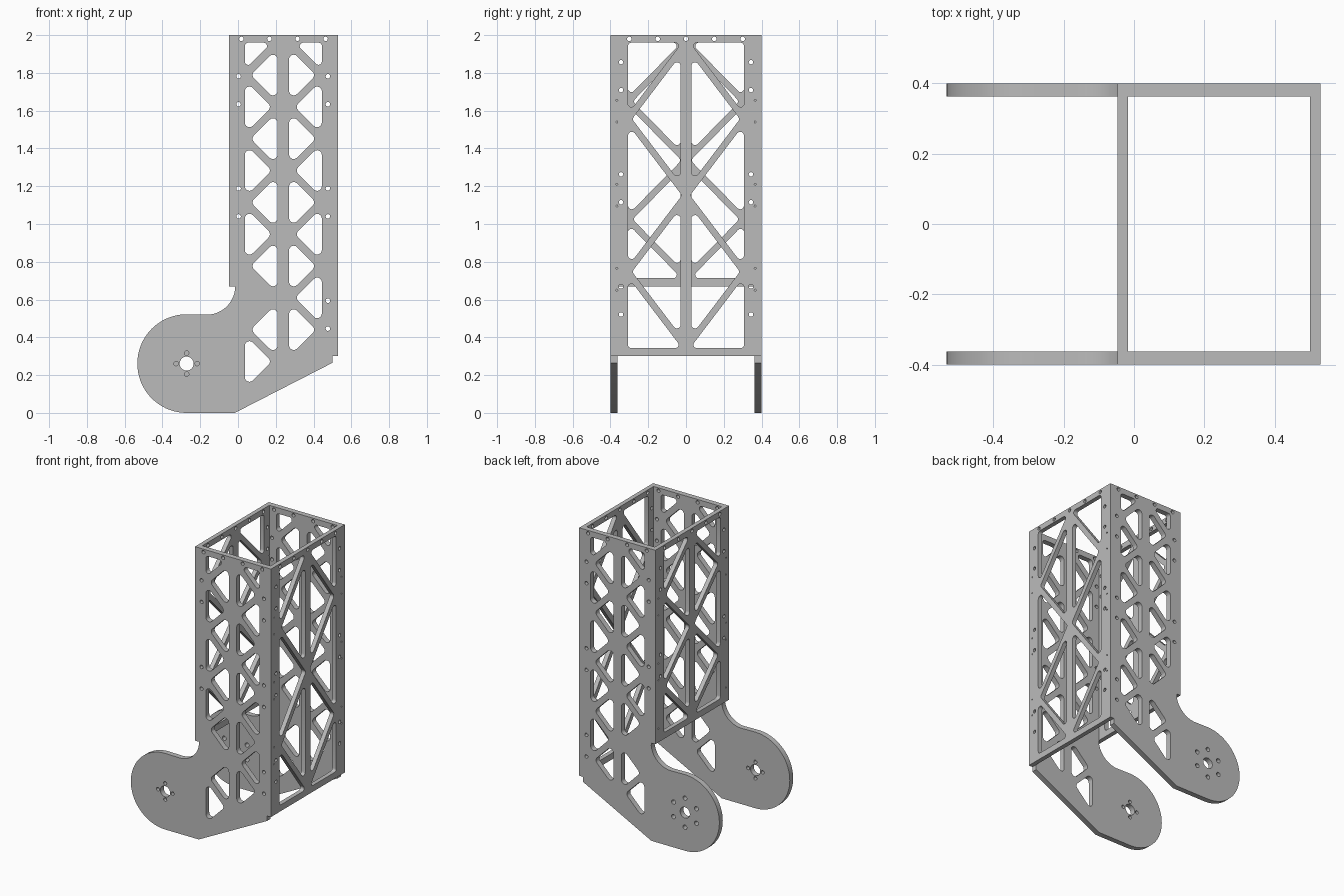
import bpy, bmesh
from math import sin, cos, tan, pi, radians
from mathutils import Vector, Matrix

cube = bpy.data.objects.get("Cube")
if cube:
    bpy.data.objects.remove(cube, do_unlink=True)

metal = bpy.data.materials.new("grey_metal")
metal.use_nodes = True
metal.diffuse_color = (0.5, 0.5, 0.5, 1)
metal.node_tree.nodes["Principled BSDF"].inputs["Base Color"].default_value = (0.5, 0.5, 0.5, 1)


def arc(cx, cy, r, start, end, n):
    """Points on an arc, angles in degrees."""
    angles = [radians(start + (end - start) * i / n) for i in range(n + 1)]
    return [(cx + r * cos(a), cy + r * sin(a)) for a in angles]


def circle(cx, cy, r, n=16):
    return arc(cx, cy, r, 0, 360, n)[:-1]


def rounded(points, r, n=6):
    """Polygon with every corner filleted to radius r."""
    pts = [Vector(p) for p in points]
    out = []
    for i, v in enumerate(pts):
        a = (pts[i - 1] - v).normalized()
        b = (pts[(i + 1) % len(pts)] - v).normalized()
        half = a.angle(b) / 2
        centre = v + (a + b).normalized() * (r / sin(half))
        p = v + a * (r / tan(half)) - centre
        q = v + b * (r / tan(half)) - centre
        sweep = pi - 2 * half
        for k in range(n + 1):
            t = k / n
            d = (p * sin((1 - t) * sweep) + q * sin(t * sweep)) / sin(sweep)
            out.append(tuple(centre + d))
    return out


def mirrored(loop, axis=0.0):
    return [(2 * axis - x, y) for x, y in loop]


def plate(name, outline, holes, thickness, matrix):
    """Flat plate cut from an outline with holes."""
    curve = bpy.data.curves.new(name, 'CURVE')
    curve.dimensions = '2D'
    curve.fill_mode = 'BOTH'
    curve.extrude = thickness / 2
    for loop in [outline] + holes:
        spline = curve.splines.new('POLY')
        spline.points.add(len(loop) - 1)
        for point, (x, y) in zip(spline.points, loop):
            point.co = (x, y, 0, 1)
        spline.use_cyclic_u = True
    obj = bpy.data.objects.new(name, curve)
    bpy.context.collection.objects.link(obj)
    bpy.ops.object.select_all(action='DESELECT')
    obj.select_set(True)
    bpy.context.view_layer.objects.active = obj
    bpy.ops.object.convert(target='MESH')
    obj = bpy.context.view_layer.objects.active
    obj.name = name
    mesh = obj.data
    bm = bmesh.new()
    bm.from_mesh(mesh)
    bmesh.ops.remove_doubles(bm, verts=bm.verts, dist=0.0001)
    bmesh.ops.transform(bm, matrix=matrix, verts=bm.verts)
    bmesh.ops.recalc_face_normals(bm, faces=bm.faces)
    bm.to_mesh(mesh)
    bm.free()
    mesh.materials.clear()
    mesh.materials.append(metal)
    bpy.ops.object.shade_smooth_by_angle(angle=radians(30))


# Side plates with the rounded mounting arms
X0, X1, MID = -0.017, 0.50, 0.24
HUB = (-0.272, 0.261)
side_outline = [(X0, 2), (X0, 0.67)]
side_outline += arc(-0.165, 0.67, 0.15, 0, -90, 12)[1:]
side_outline += arc(*HUB, 0.261, 90, 270, 36)
side_outline += [(X0, 0), (X1, 0.265), (X1, 2)]

PITCH, H, R = 0.337, 0.143, 0.025
side_holes = []
outer, inner = 0.036, 0.21
top = rounded([(outer, 1.96), (outer, 1.96 - H), (outer + H, 1.96)], 0.018)
side_holes += [top, mirrored(top, MID)]
for k in range(6):
    z = 1.957 - PITCH * k
    tri = rounded([(outer, z + H), (outer, z - H), (outer + H, z)], R)
    if k in (1, 2, 3, 5):
        side_holes.append(tri)
    if 1 <= k <= 4:
        side_holes.append(mirrored(tri, MID))
    if k < 5:
        z -= PITCH / 2
        tri = rounded([(inner, z - H), (inner, z + H), (inner - H, z)], R)
        side_holes += [tri, mirrored(tri, MID)]
side_holes += [circle(0.018 + 0.1485 * i, 1.98, 0.012) for i in range(4)]
for i in range(3):
    for dz in (0, 0.148):
        z = 1.782 - 0.594 * i - dz
        side_holes.append(circle(0.476, z, 0.012))
        if i < 2:
            side_holes.append(circle(0.003, z, 0.012))
side_holes.append(circle(*HUB, 0.037, 32))


def hub_holes(count, radius, r):
    return [circle(HUB[0] + radius * cos(a), HUB[1] + radius * sin(a), r)
            for a in (pi / 2 + 2 * pi * i / count for i in range(count))]


T = 0.037
for name, y, bolts in (("front_plate", -0.4 + T / 2, hub_holes(4, 0.056, 0.012)),
                       ("back_plate", 0.4 - T / 2, hub_holes(6, 0.1, 0.015))):
    turn = Matrix.Translation((0, y, 0)) @ Matrix.Rotation(pi / 2, 4, 'X')
    plate(name, side_outline, side_holes + bolts, T, turn)


# Cross plates with diagonal truss openings
def cross_plate(name, x, thickness, bottom):
    outline = [(-0.4, bottom), (0.4, bottom), (0.4, 2), (-0.4, 2)]
    edge, bar = -0.307, -0.028
    hi, lo = 1.96, bottom + 0.043
    step = (hi - lo) / 4
    slope = step / -edge
    gap = 0.017 * (1 + slope * slope) ** 0.5
    ho = step - gap                    # half height of outer openings
    hi_half = step + slope * bar - gap  # half height of inner openings
    tip_out, tip_in = edge + ho / slope, bar - hi_half / slope
    mid = (hi + lo) / 2
    loops = [
        rounded([(edge, hi), (edge, hi - ho), (tip_out, hi)], 0.018),
        rounded([(edge, lo), (edge, lo + ho), (tip_out, lo)], 0.018),
        rounded([(edge, mid - ho), (edge, mid + ho), (tip_out, mid)], 0.02),
    ]
    for z in (mid - step, mid + step):
        loops.append(rounded([(bar, z - hi_half), (bar, z + hi_half), (tip_in, z)], 0.02))
    # Bolt holes and small pin holes along the edges
    for i in range(3):
        for z, y, r in ((1.857, -0.344, 0.012), (1.709, -0.344, 0.012),
                        (1.655, -0.366, 0.005), (1.54, -0.366, 0.005)):
            z -= 0.594 * i if r > 0.01 else 0.445 * i
            if z > bottom + 0.03:
                loops.append(circle(y, z, r, 12))
    loops += [mirrored(loop) for loop in loops]
    loops += [circle(0.15 * i, 1.98, 0.012) for i in range(-2, 3)]
    frame = Matrix(((0, 0, 1, x), (1, 0, 0, 0), (0, 1, 0, 0), (0, 0, 0, 1)))
    plate(name, outline, loops, thickness, frame)


cross_plate("long_cross_plate", 0.515, 0.03, 0.30)
cross_plate("short_cross_plate", -0.032, 0.03, 0.67)
